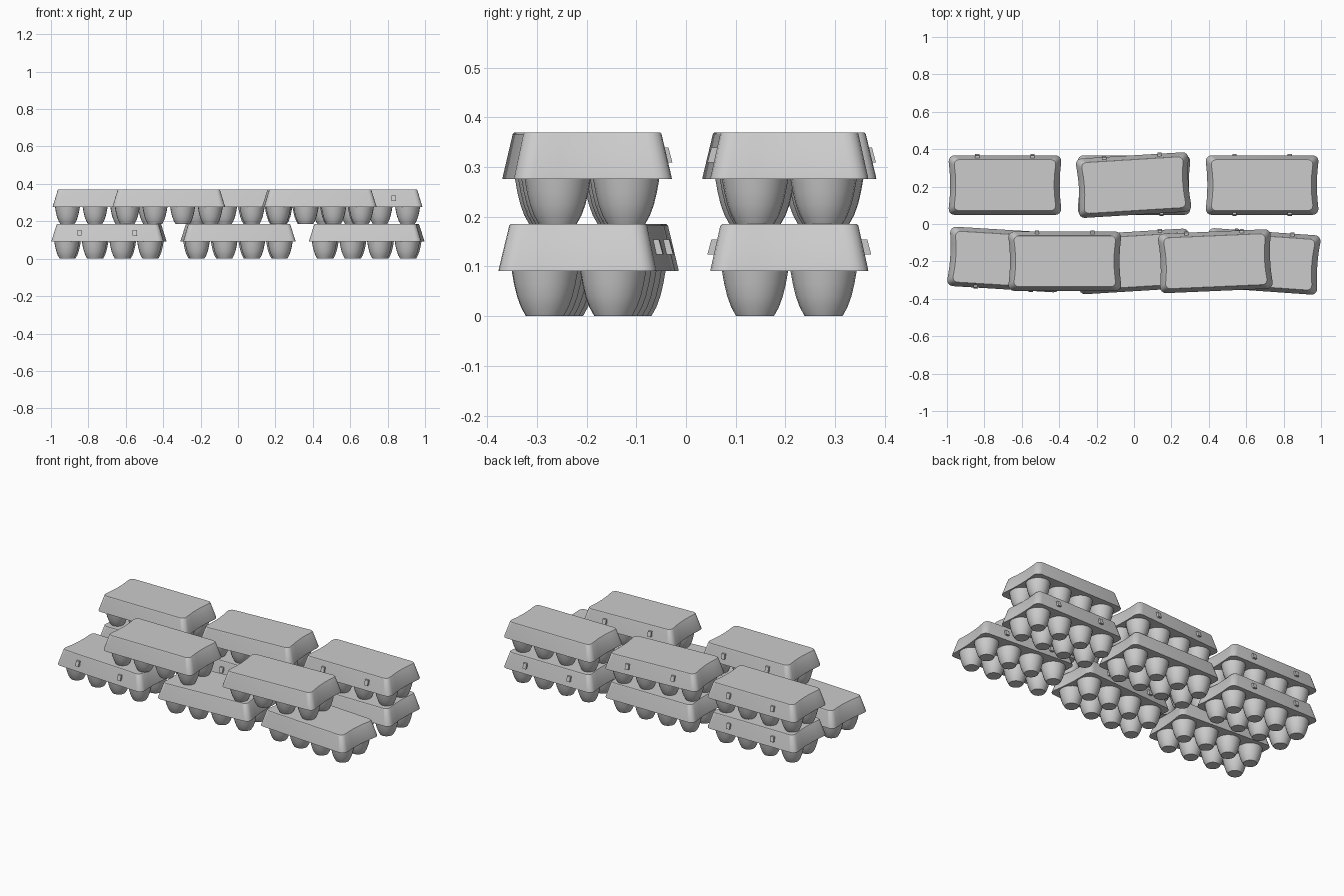
import bpy, bmesh, math
from mathutils import Matrix

cube = bpy.data.objects.get("Cube")
if cube:
    bpy.data.objects.remove(cube, do_unlink=True)

RIM, TOP = 0.091, 0.185          # lid rim height and carton height

grey = bpy.data.materials.new("pulp_grey")
grey.use_nodes = True
grey.diffuse_color = (0.6, 0.6, 0.6, 1)
grey.node_tree.nodes["Principled BSDF"].inputs["Base Color"].default_value = (0.6, 0.6, 0.6, 1)


def make_mesh(name, build):
    """Run a bmesh builder, then smooth the result while keeping sharp edges."""
    bm = bmesh.new()
    build(bm)
    bmesh.ops.recalc_face_normals(bm, faces=bm.faces)
    mesh = bpy.data.meshes.new(name)
    bm.to_mesh(mesh)
    bm.free()
    mesh.materials.append(grey)
    return mesh


def loft(bm, rings):
    """Bridge closed rings of points and cap both ends."""
    loops = [[bm.verts.new(p) for p in ring] for ring in rings]
    for a, b in zip(loops, loops[1:]):
        n = len(a)
        for i in range(n):
            bm.faces.new((a[i], a[(i + 1) % n], b[(i + 1) % n], b[i]))
    bm.faces.new(loops[0][::-1])
    bm.faces.new(loops[-1])


def lid_ring(hx, hy, r, z, pinch=0.013, steps=4):
    """Rounded rectangle whose short ends curve slightly inward."""
    pts = []
    for k, (sx, sy) in enumerate([(1, 1), (-1, 1), (-1, -1), (1, -1)]):
        for i in range(steps + 1):
            a = math.pi / 2 * (k + i / steps)
            pts.append((sx * (hx - r) + r * math.cos(a), sy * (hy - r) + r * math.sin(a)))
        if k % 2:                # points along a short end
            pts += [(sx * hx, sx * t * (hy - r)) for t in (-0.6, -0.3, 0, 0.3, 0.6)]
    out = []
    for x, y in pts:
        inward = pinch * (1 - (y / hy) ** 2) if abs(x) > hx - r else 0
        out.append((x - math.copysign(inward, x), y, z))
    return out


def build_lid(bm):
    loft(bm, [lid_ring(0.306, 0.159, 0.036, RIM),
              lid_ring(0.305, 0.158, 0.036, RIM + 0.006),
              lid_ring(0.279, 0.139, 0.032, TOP - 0.003),
              lid_ring(0.276, 0.136, 0.030, TOP)])


def build_cups(bm):
    profile = [(0.038, 0), (0.048, 0.018), (0.056, 0.04), (0.062, 0.065), (0.067, RIM + 0.002)]
    for col in range(4):
        for row in range(2):
            cx, cy = (col - 1.5) * 0.148, (row - 0.5) * 0.138
            loft(bm, [[(cx + r * math.cos(i * math.tau / 20), cy + r * math.sin(i * math.tau / 20), z)
                       for i in range(20)] for r, z in profile])


def build_clasps(bm):
    # slanted tabs that follow the lid's long side
    for x in (-0.148, 0.148):
        def ring(y, z):
            return [(x - 0.011, y - 0.02, z), (x + 0.011, y - 0.02, z),
                    (x + 0.011, y, z), (x - 0.011, y, z)]
        loft(bm, [ring(0.165, 0.124), ring(0.157, 0.154)])


parts = [("lid", make_mesh("lid", build_lid)),
         ("egg_cups", make_mesh("egg_cups", build_cups)),
         ("clasps", make_mesh("clasps", build_clasps))]

# Each carton: x, y, layer, turn in degrees (clasps face the back at zero)
cartons = [
    (-0.69, 0.208, 0, 0), (0, 0.208, 0, 180), (0.685, 0.208, 0, 0),
    (-0.69, 0.208, 1, 0), (-0.002, 0.208, 1, 3.5), (0.685, 0.208, 1, 180),
    (-0.69, -0.19, 0, 176.5), (0, -0.2, 0, 3.5), (0.688, -0.2, 0, -4),
    (-0.37, -0.199, 1, 0), (0.435, -0.199, 1, 2.5),
]
for n, (x, y, layer, turn) in enumerate(cartons, 1):
    place = Matrix.Translation((x, y, layer * TOP)) @ Matrix.Rotation(math.radians(turn), 4, 'Z')
    for name, mesh in parts:
        ob = bpy.data.objects.new(f"carton_{n}_{name}", mesh)
        ob.matrix_world = place
        bpy.context.collection.objects.link(ob)
        if n == 1 and name != "clasps":
            bpy.ops.object.select_all(action='DESELECT')
            ob.select_set(True)
            bpy.context.view_layer.objects.active = ob
            bpy.ops.object.shade_smooth_by_angle(angle=math.radians(30))
